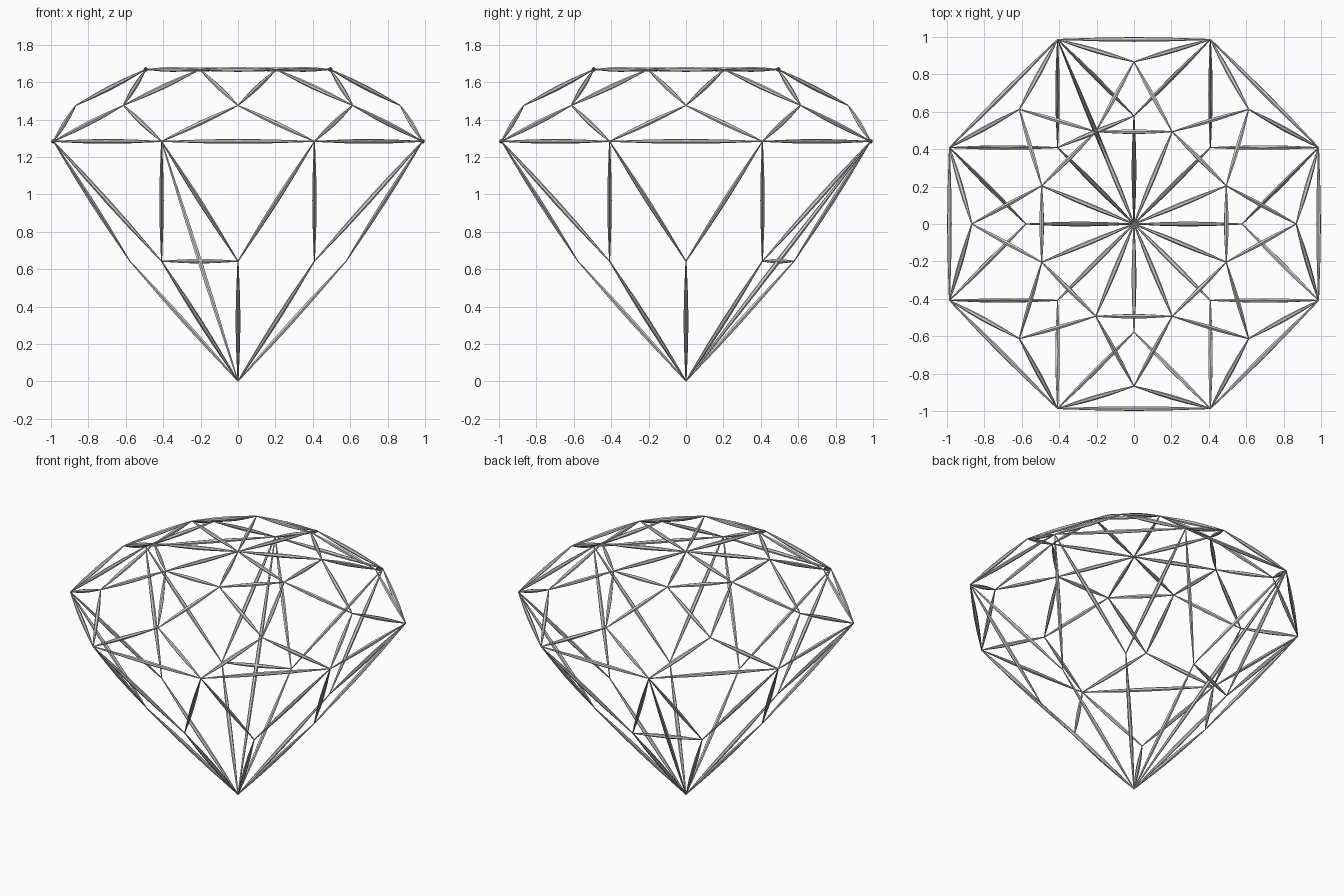
import bpy, bmesh
from math import sin, cos, pi
from mathutils import Vector

if "Cube" in bpy.data.objects:
    bpy.data.objects.remove(bpy.data.objects["Cube"])

N = 8
S = 1.068                                            # gem scale
SIDES = 6                                            # sides of each strut
PROFILE = [(0.0, 0.003), (0.3, 0.011), (0.5, 0.013), (0.7, 0.011), (1.0, 0.003)]


def ring(radius, z, turn):
    """One ring of gem corners, counter-clockwise seen from above."""
    return [Vector((S * radius * cos(2 * pi * (i + turn) / N),
                    S * radius * sin(2 * pi * (i + turn) / N), S * z)) for i in range(N)]


def strut(bm, a, b, out):
    """Slim strut from a to b, thickest in the middle, with a flat side facing out."""
    axis = (b - a).normalized()
    u = axis.cross(out).normalized()
    w = u.cross(axis)
    rings = []
    for t, r in PROFILE:
        rings.append([bm.verts.new(a.lerp(b, t) + r * (u * cos(2 * pi * k / SIDES)
                      + w * sin(2 * pi * k / SIDES))) for k in range(SIDES)])
    for low, high in zip(rings, rings[1:]):
        for k in range(SIDES):
            n = (k + 1) % SIDES
            bm.faces.new((low[k], low[n], high[n], high[k]))
    bm.faces.new(rings[0])
    bm.faces.new(rings[-1])


# Corner rings and poles
bulge = 1 / cos(pi / N)
girdle = ring(1.0, 1.2, 0.5)
table = ring(0.5, 1.56, 0.5)
crown = ring(0.75 * bulge, 1.38, 1.0)
pavilion = ring(0.5 * bulge, 0.6, 1.0)
culet, top = Vector((0, 0, 0)), Vector((0, 0, S * 1.56))

# Facet edges
edges = []
for i in range(N):
    j = (i + 1) % N
    edges += [(girdle[i], girdle[j]), (table[i], table[j]), (table[i], top),
              (girdle[i], crown[i]), (girdle[j], crown[i]),
              (table[i], crown[i]), (table[j], crown[i]),
              (girdle[i], pavilion[i]), (girdle[j], pavilion[i]),
              (pavilion[i], culet)]
# The one crossed pavilion facet
edges += [(girdle[2], culet), (pavilion[1], pavilion[2])]

# Struts
centre = Vector((0, 0, S * 1.0))
bm = bmesh.new()
for a, b in edges:
    strut(bm, a, b, (a + b) / 2 - centre)
bmesh.ops.recalc_face_normals(bm, faces=bm.faces)
low = min(v.co.z for v in bm.verts)
bmesh.ops.translate(bm, vec=(0, 0, -low), verts=bm.verts)
mesh = bpy.data.meshes.new("gem_frame")
bm.to_mesh(mesh)
bm.free()
gem = bpy.data.objects.new("gem_frame", mesh)
bpy.context.collection.objects.link(gem)
